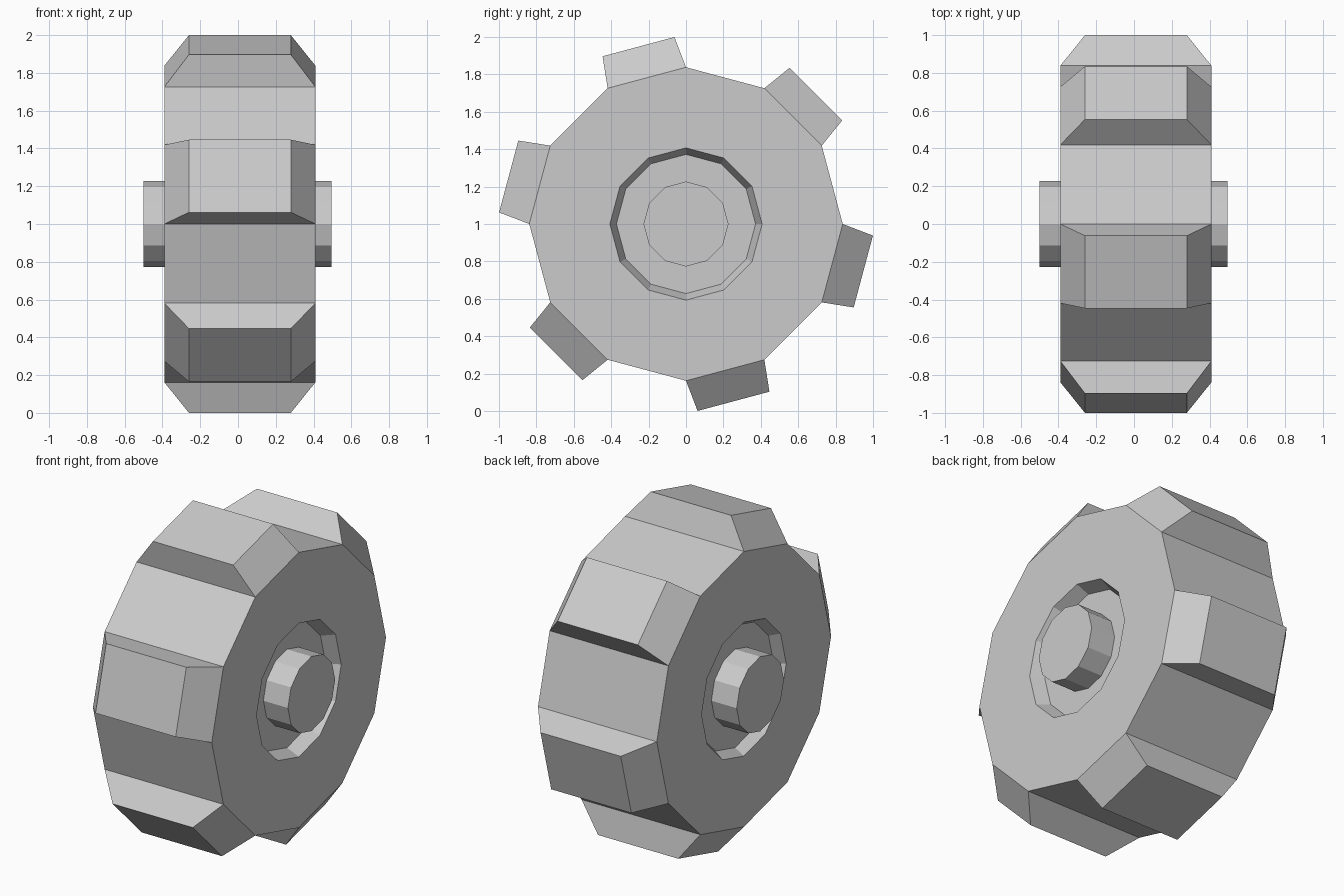
import bpy, bmesh
from math import cos, sin, radians, pi

if "Cube" in bpy.data.objects:
    bpy.data.objects.remove(bpy.data.objects["Cube"])

R = 0.838          # tyre corner radius
X0, X1 = -0.39, 0.41


def finish(bm, name):
    bmesh.ops.recalc_face_normals(bm, faces=bm.faces[:])
    mesh = bpy.data.meshes.new(name)
    bm.to_mesh(mesh)
    bm.free()
    obj = bpy.data.objects.new(name, mesh)
    bpy.context.collection.objects.link(obj)
    return obj


def lathe(name, profile, sides=12):
    """Spin (x, radius) points round the wheel axis and cap both ends."""
    bm = bmesh.new()
    rings = [[bm.verts.new((x, r * cos(2 * pi * i / sides), 1 + r * sin(2 * pi * i / sides)))
              for i in range(sides)] for x, r in profile]
    for a, b in zip(rings, rings[1:]):
        for i in range(sides):
            j = (i + 1) % sides
            bm.faces.new((a[i], a[j], b[j], b[i]))
    bm.faces.new(rings[0])
    bm.faces.new(rings[-1])
    return finish(bm, name)


def lug(name, angle):
    """Tapered tread block on one flat of the tyre."""
    bm = bmesh.new()
    a = radians(angle)
    flat, half = R * cos(pi / 12), R * sin(pi / 12)

    def ring(x0, x1, w, h):
        return [bm.verts.new((x, h * cos(a) - t * sin(a), 1 + h * sin(a) + t * cos(a)))
                for x, t in ((x0, -w), (x1, -w), (x1, w), (x0, w))]

    base = ring(X0, X1, half, flat)
    top = ring(X0 + 0.13, X1 - 0.13, half - 0.018, flat + 0.172)
    for i in range(4):
        j = (i + 1) % 4
        bm.faces.new((base[i], base[j], top[j], top[i]))
    bm.faces.new(top)
    bm.faces.new(base)
    return finish(bm, name)


# Tyre with a shallow dished recess on each side
lathe("tyre", [(X0 + 0.06, 0.372), (X0, 0.407), (X0, R),
               (X1, R), (X1, 0.407), (X1 - 0.08, 0.372)])

# Axle hub sticking out of both recesses
lathe("axle_hub", [(-0.5, 0.227), (0.495, 0.227)])

# Tread blocks on every second flat
for k in range(6):
    lug(f"tread_block_{k + 1}", 45 + 60 * k)
